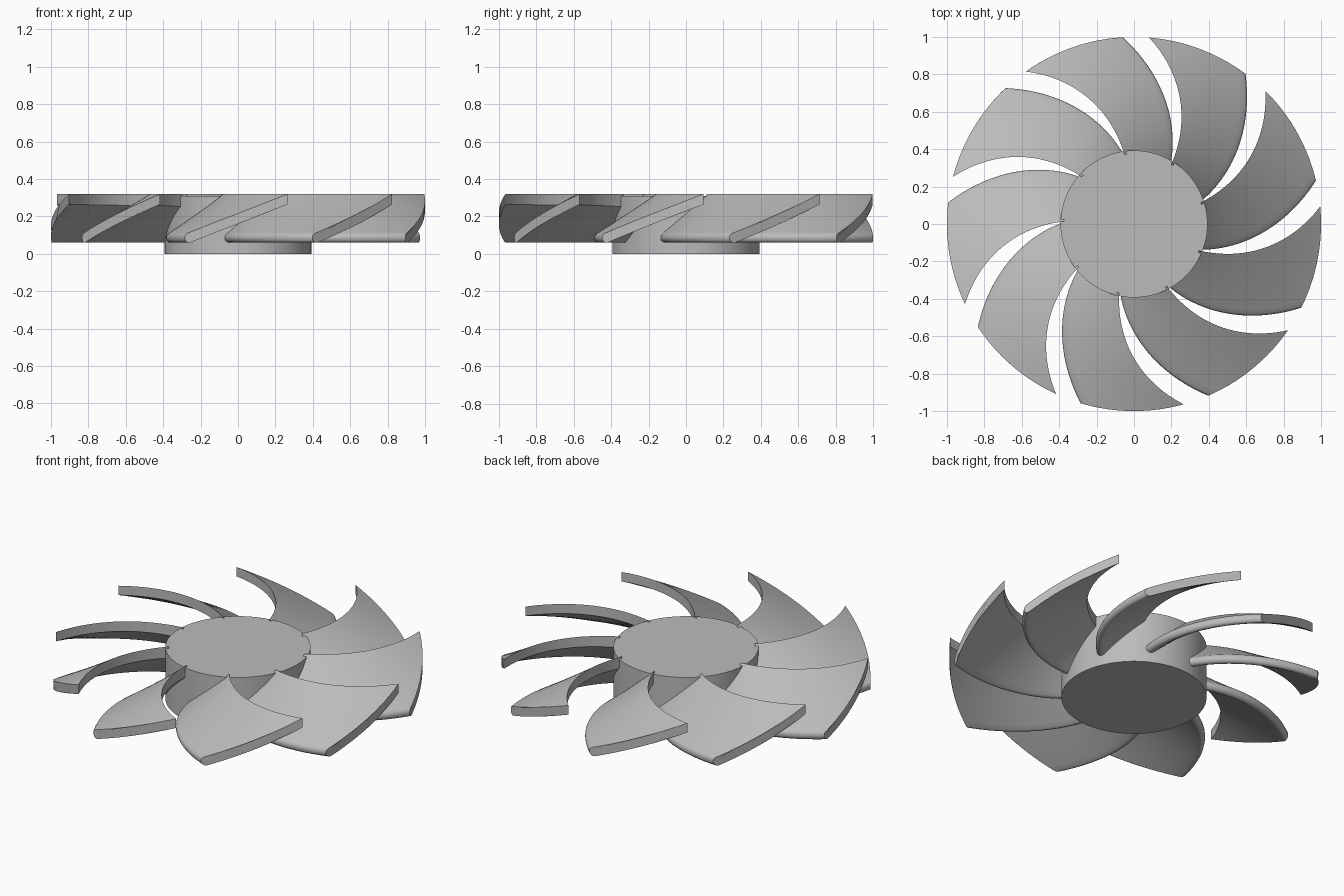
import bpy, bmesh, math
from mathutils import Vector

cube = bpy.data.objects.get("Cube")
if cube:
    bpy.data.objects.remove(cube)

BLADES = 9
HUB_R, HUB_TOP = 0.393, 0.31
LOW, HIGH, HALF = 0.06, 0.32, 0.026   # blade heights and half thickness
FIRST = 13.4                          # angle of the first blade's outer low corner
RINGS, SPAN, ROUND = 28, 12, 8

grey = bpy.data.materials.new("plain grey")
grey.use_nodes = True
color = (0.5, 0.5, 0.5, 1)
grey.diffuse_color = color
grey.node_tree.nodes["Principled BSDF"].inputs["Base Color"].default_value = color


def finish(obj):
    obj.data.materials.append(grey)
    bpy.ops.object.select_all(action='DESELECT')
    obj.select_set(True)
    bpy.context.view_layer.objects.active = obj
    bpy.ops.object.shade_smooth_by_angle(angle=math.radians(35))


def section(r):
    """Closed blade outline at radius r, as (arc length, height) points."""
    d = r - 0.39
    u0 = r * math.radians(-34 * (1 - r) / 0.61)
    u1 = r * math.radians(4.8 + 26.3 * d + 30 * d * d)
    centre = Vector((u0 + HALF, LOW + HALF))
    to_end = Vector((u1, HIGH)) - centre
    slope = math.atan2(to_end.y, to_end.x) - math.asin(HALF / to_end.length)
    # rounded low edge, from the upper side round to the lower side
    pts = []
    for i in range(ROUND + 1):
        a = slope + math.pi / 2 + math.pi * i / ROUND
        pts.append(centre + HALF * Vector((math.cos(a), math.sin(a))))
    # upright cut along the high edge
    top_end = Vector((u1, HIGH))
    low_end = Vector((u1, HIGH - 2 * HALF / math.cos(slope)))
    top, low = pts[0], pts[-1]
    pts += [low.lerp(low_end, i / SPAN) for i in range(1, SPAN + 1)]
    pts += [top_end.lerp(top, i / SPAN) for i in range(SPAN)]
    return pts


def blade_mesh():
    bm = bmesh.new()
    rings = []
    for k in range(RINGS + 1):
        r = 0.375 + (1 - 0.375) * k / RINGS
        rings.append([bm.verts.new((r * math.cos(p.x / r), r * math.sin(p.x / r), p.y))
                      for p in section(r)])
    for a, b in zip(rings, rings[1:]):
        for i in range(len(a)):
            j = (i + 1) % len(a)
            bm.faces.new((a[i], a[j], b[j], b[i]))
    bm.faces.new(rings[0])
    bm.faces.new(rings[-1])
    bmesh.ops.recalc_face_normals(bm, faces=bm.faces)
    mesh = bpy.data.meshes.new("blade")
    bm.to_mesh(mesh)
    bm.free()
    return mesh


# Hub
bpy.ops.mesh.primitive_cylinder_add(vertices=96, radius=HUB_R, depth=HUB_TOP,
                                    location=(0, 0, HUB_TOP / 2))
hub = bpy.context.object
hub.name = "hub"
finish(hub)

# Blades
for n in range(BLADES):
    blade = bpy.data.objects.new(f"blade_{n + 1}", blade_mesh())
    bpy.context.collection.objects.link(blade)
    blade.rotation_euler.z = math.radians(FIRST + n * 360 / BLADES)
    finish(blade)
